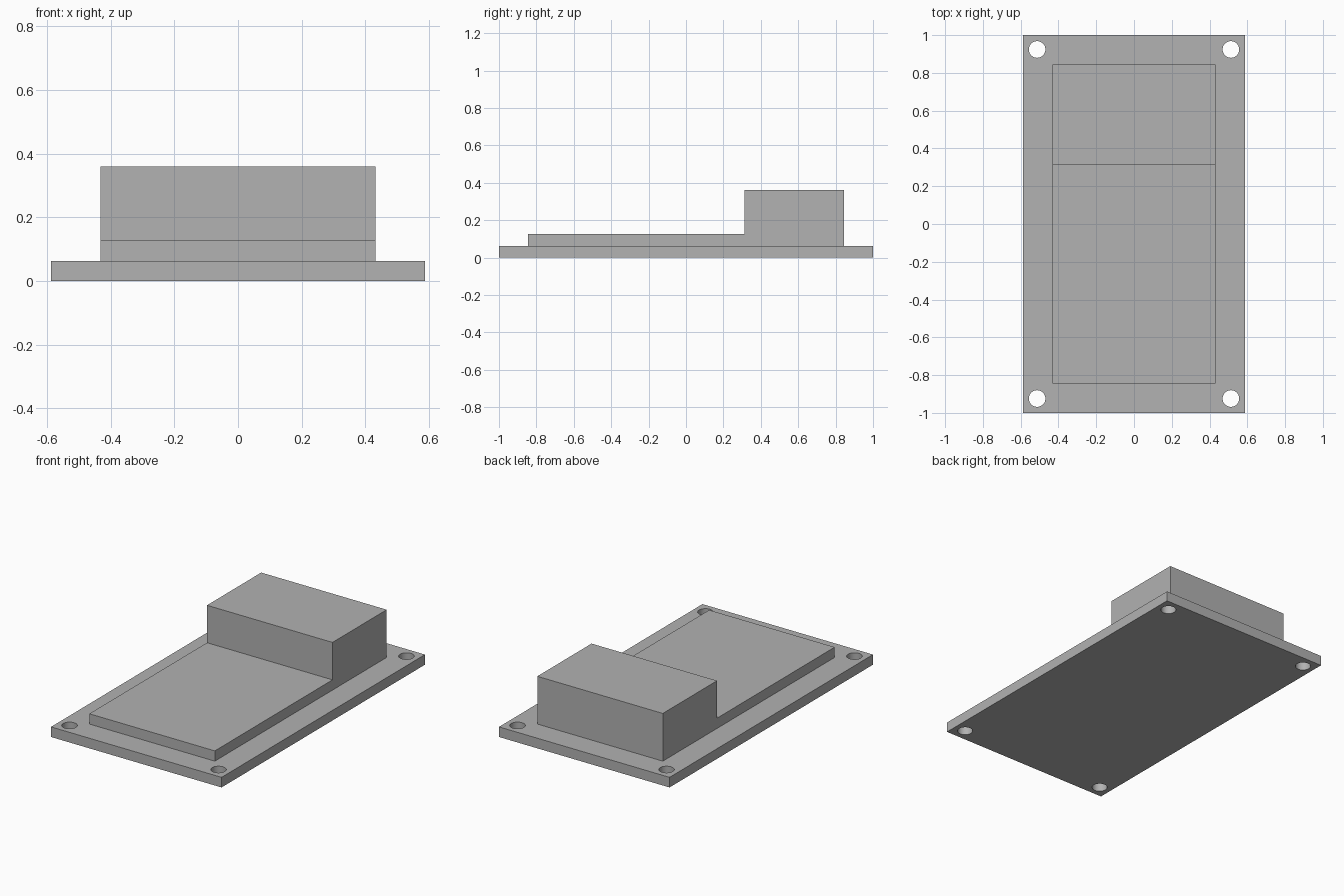
import bpy, bmesh

if "Cube" in bpy.data.objects:
    bpy.data.objects.remove(bpy.data.objects["Cube"])

grey = bpy.data.materials.new("mid grey")
grey.diffuse_color = (0.445, 0.445, 0.445, 1)
grey.use_nodes = True
grey.node_tree.nodes["Principled BSDF"].inputs["Base Color"].default_value = grey.diffuse_color

PLATE_X, PLATE_Y, PLATE_Z = 0.587, 1.0, 0.063
HOLE_X, HOLE_Y, HOLE_R = 0.513, 0.924, 0.044


def finish(obj):
    obj.data.materials.clear()
    obj.data.materials.append(grey)
    return obj


# Base plate
bpy.ops.mesh.primitive_cube_add(size=2, location=(0, 0, PLATE_Z / 2))
plate = finish(bpy.context.object)
plate.name = "base_plate"
plate.scale = (PLATE_X, PLATE_Y, PLATE_Z / 2)
bpy.ops.object.transform_apply(location=True, rotation=False, scale=True)

# Four corner screw holes
for sx in (-1, 1):
    for sy in (-1, 1):
        bpy.ops.mesh.primitive_cylinder_add(
            vertices=48, radius=HOLE_R, depth=0.3,
            location=(sx * HOLE_X, sy * HOLE_Y, PLATE_Z / 2))
        cutter = finish(bpy.context.object)
        cutter.name = "hole_cutter"
        mod = plate.modifiers.new("screw_hole", 'BOOLEAN')
        mod.operation = 'DIFFERENCE'
        mod.solver = 'EXACT'
        mod.object = cutter
        bpy.context.view_layer.objects.active = plate
        bpy.ops.object.modifier_apply(modifier=mod.name)
        bpy.data.objects.remove(cutter)

bpy.ops.object.select_all(action='DESELECT')
plate.select_set(True)
bpy.context.view_layer.objects.active = plate
bpy.ops.object.shade_smooth_by_angle(angle=0.6)

# Stepped housing: side profile (y, z) extruded across x
profile = [(-0.845, PLATE_Z), (0.845, PLATE_Z), (0.845, 0.36),
           (0.312, 0.36), (0.312, 0.127), (-0.845, 0.127)]
HALF = 0.432
bm = bmesh.new()
face = bm.faces.new([bm.verts.new((-HALF, y, z)) for y, z in profile])
ext = bmesh.ops.extrude_face_region(bm, geom=[face])
moved = [g for g in ext["geom"] if isinstance(g, bmesh.types.BMVert)]
bmesh.ops.translate(bm, verts=moved, vec=(2 * HALF, 0, 0))
bmesh.ops.recalc_face_normals(bm, faces=bm.faces)
mesh = bpy.data.meshes.new("stepped_housing")
bm.to_mesh(mesh)
bm.free()
housing = finish(bpy.data.objects.new("stepped_housing", mesh))
bpy.context.collection.objects.link(housing)
